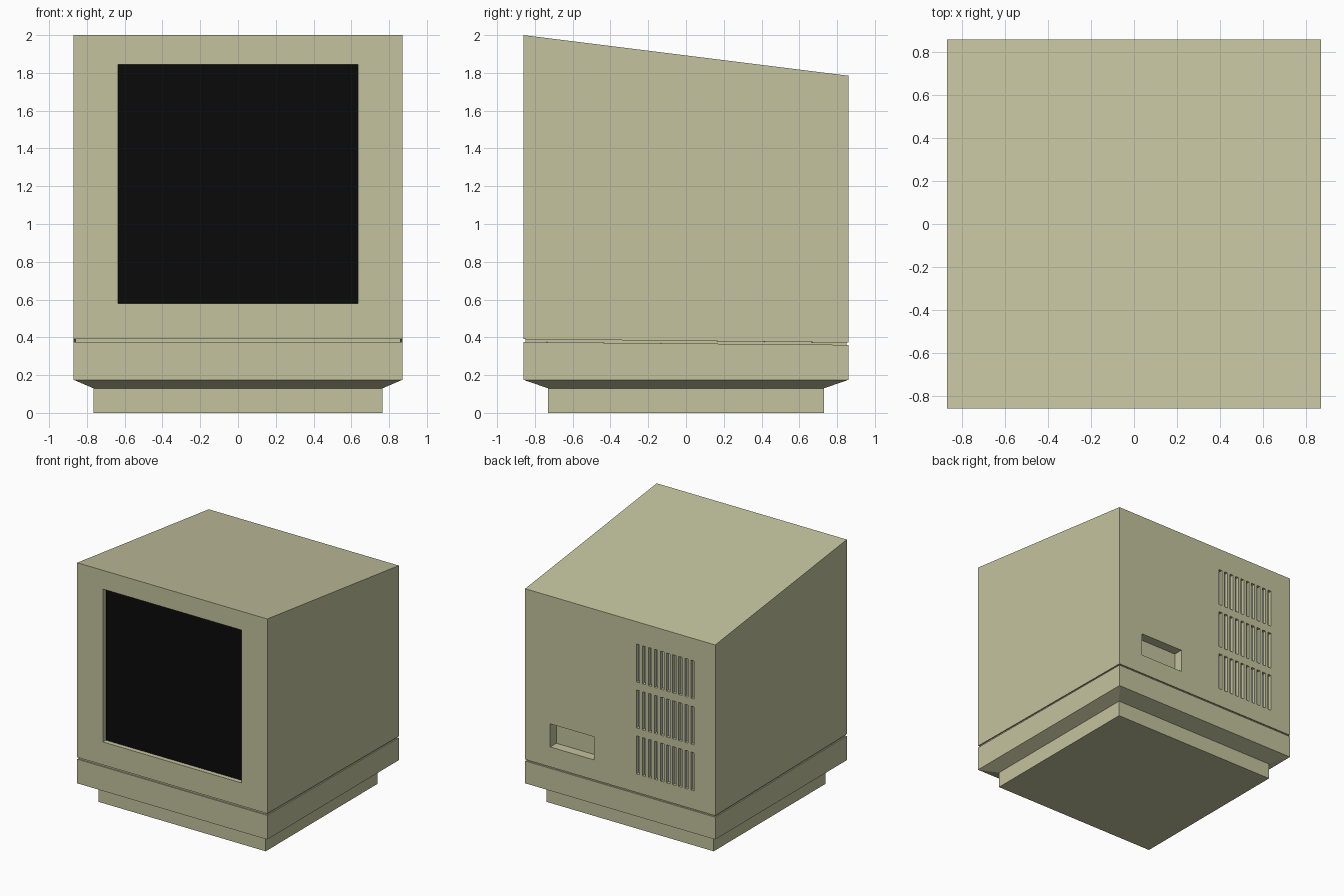
import bpy, bmesh

if "Cube" in bpy.data.objects:
    bpy.data.objects.remove(bpy.data.objects["Cube"])


def material(name, rgb):
    m = bpy.data.materials.new(name)
    m.diffuse_color = (*rgb, 1)
    m.use_nodes = True
    m.node_tree.nodes["Principled BSDF"].inputs["Base Color"].default_value = m.diffuse_color
    return m


def add_object(name, bm, mat=None):
    bmesh.ops.recalc_face_normals(bm, faces=bm.faces)
    me = bpy.data.meshes.new(name)
    bm.to_mesh(me)
    bm.free()
    ob = bpy.data.objects.new(name, me)
    bpy.context.collection.objects.link(ob)
    if mat:
        me.materials.append(mat)
    return ob


def add_box(bm, x, y, z):
    # x, y, z are (min, max) pairs
    verts = bmesh.ops.create_cube(bm, size=1)["verts"]
    for v in verts:
        v.co = [r[0] if c < 0 else r[1] for c, r in zip(v.co, (x, y, z))]


def cut(target, name, boxes):
    bm = bmesh.new()
    for b in boxes:
        add_box(bm, *b)
    cutter = add_object(name, bm, beige)
    cutter.hide_render = True
    mod = target.modifiers.new(name, "BOOLEAN")
    mod.operation = "DIFFERENCE"
    mod.solver = "EXACT"
    mod.object = cutter
    bpy.context.view_layer.objects.active = target
    bpy.ops.object.modifier_apply(modifier=name)
    bpy.data.objects.remove(cutter)


beige = material("beige_plastic", (0.55, 0.545, 0.345))
black = material("black_glass", (0.003, 0.003, 0.003))

# Case: stacked rings (half width, half depth, front z, back z)
rings = [
    (0.765, 0.73, 0, 0), (0.765, 0.73, 0.13, 0.13),            # foot
    (0.87, 0.86, 0.175, 0.175),                                # flared underside
    (0.87, 0.86, 0.375, 0.36), (0.86, 0.85, 0.375, 0.36),      # seam groove
    (0.86, 0.85, 0.39, 0.372), (0.87, 0.86, 0.39, 0.372),
    (0.87, 0.86, 2.0, 1.785),                                  # sloping top
]
bm = bmesh.new()
loops = [[bm.verts.new(p) for p in ((-w, -d, f), (w, -d, f), (w, d, b), (-w, d, b))]
         for w, d, f, b in rings]
for lo, hi in zip(loops, loops[1:]):
    for i in range(4):
        j = (i + 1) % 4
        bm.faces.new((lo[i], lo[j], hi[j], hi[i]))
bm.faces.new(loops[0][::-1])
bm.faces.new(loops[-1])
case = add_object("case", bm, beige)

# Screen opening and rear handle recess
SX, SZ = (-0.635, 0.635), (0.58, 1.845)
cut(case, "screen_cutter", [(SX, (-1, -0.82), SZ)])
cut(case, "recess_cutter", [((0.238, 0.641), (0.78, 1), (0.537, 0.728))])

# Rear vents: three rows of ten slots
slots = [((-0.147 - i * 0.0555 - 0.03, -0.147 - i * 0.0555), (z, z + 0.315))
         for z in (0.525, 0.905, 1.285) for i in range(10)]
cut(case, "vent_cutter", [(x, (0.83, 1), z) for x, z in slots])

# Grey floors of the vents
bm = bmesh.new()
for x, z in slots:
    add_box(bm, x, (0.82, 0.832), z)
add_object("vent_panels", bm)

# Screen glass
bm = bmesh.new()
add_box(bm, SX, (-0.821, -0.818), SZ)
add_object("screen", bm, black)
